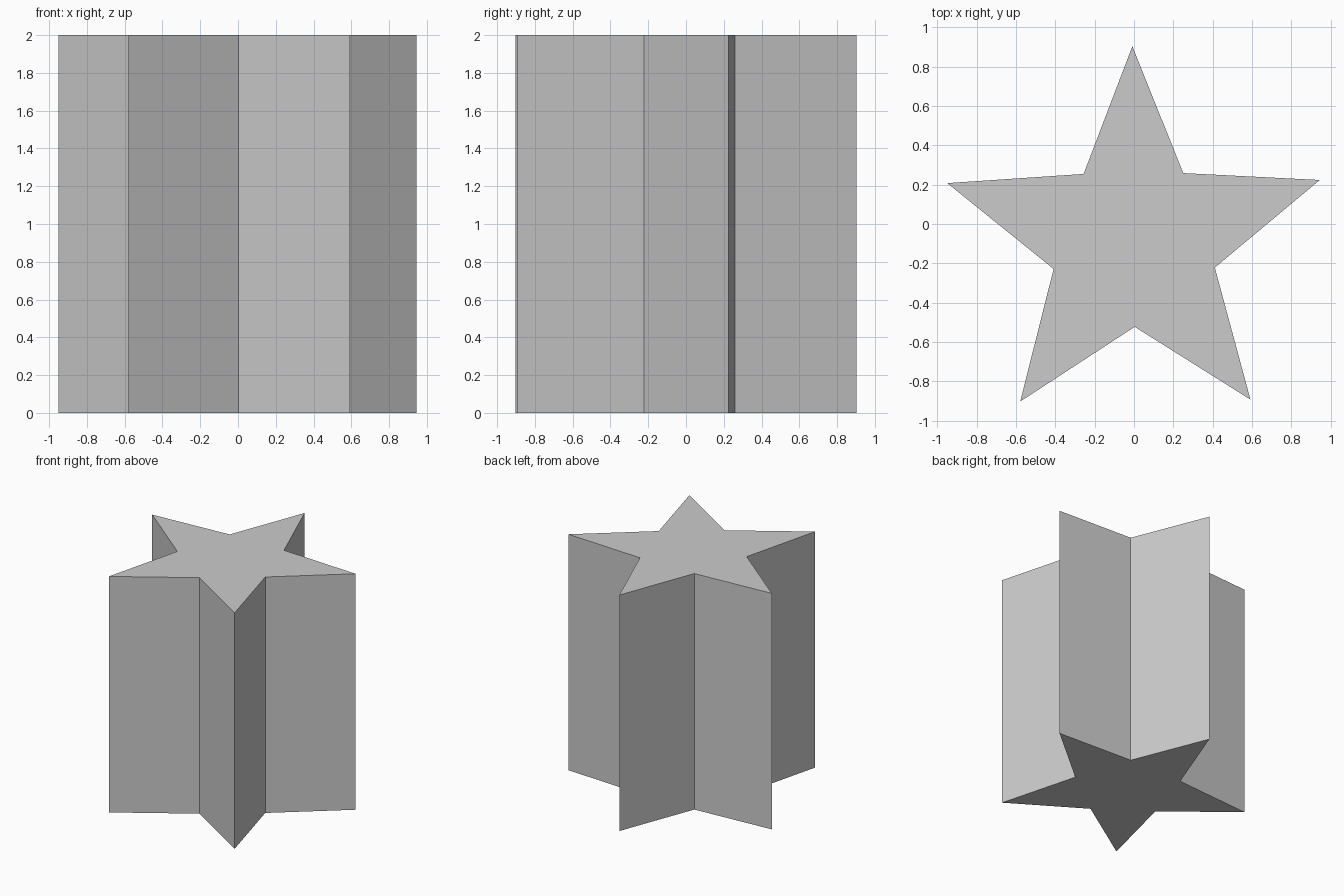
import bpy, bmesh
from math import cos, sin, pi, radians

if "Cube" in bpy.data.objects:
    bpy.data.objects.remove(bpy.data.objects["Cube"])

OUTER, INNER, HEIGHT = 0.996, 0.431, 2.0
TILT = radians(0.48)
CENTRE_Y = -0.092  # centres the bounding box, not the star's hub

# Star profile: alternating tips and notches
bm = bmesh.new()
verts = []
for i in range(10):
    r = INNER if i % 2 else OUTER
    a = pi / 2 + TILT + i * pi / 5
    verts.append(bm.verts.new((r * cos(a), CENTRE_Y + r * sin(a), 0)))
base = bm.faces.new(verts)

# Extrude into a prism
ext = bmesh.ops.extrude_face_region(bm, geom=[base], use_keep_orig=True)
top = [g for g in ext["geom"] if isinstance(g, bmesh.types.BMVert)]
bmesh.ops.translate(bm, verts=top, vec=(0, 0, HEIGHT))
bmesh.ops.recalc_face_normals(bm, faces=bm.faces)

mesh = bpy.data.meshes.new("star_prism")
bm.to_mesh(mesh)
bm.free()
bpy.context.collection.objects.link(bpy.data.objects.new("star_prism", mesh))
